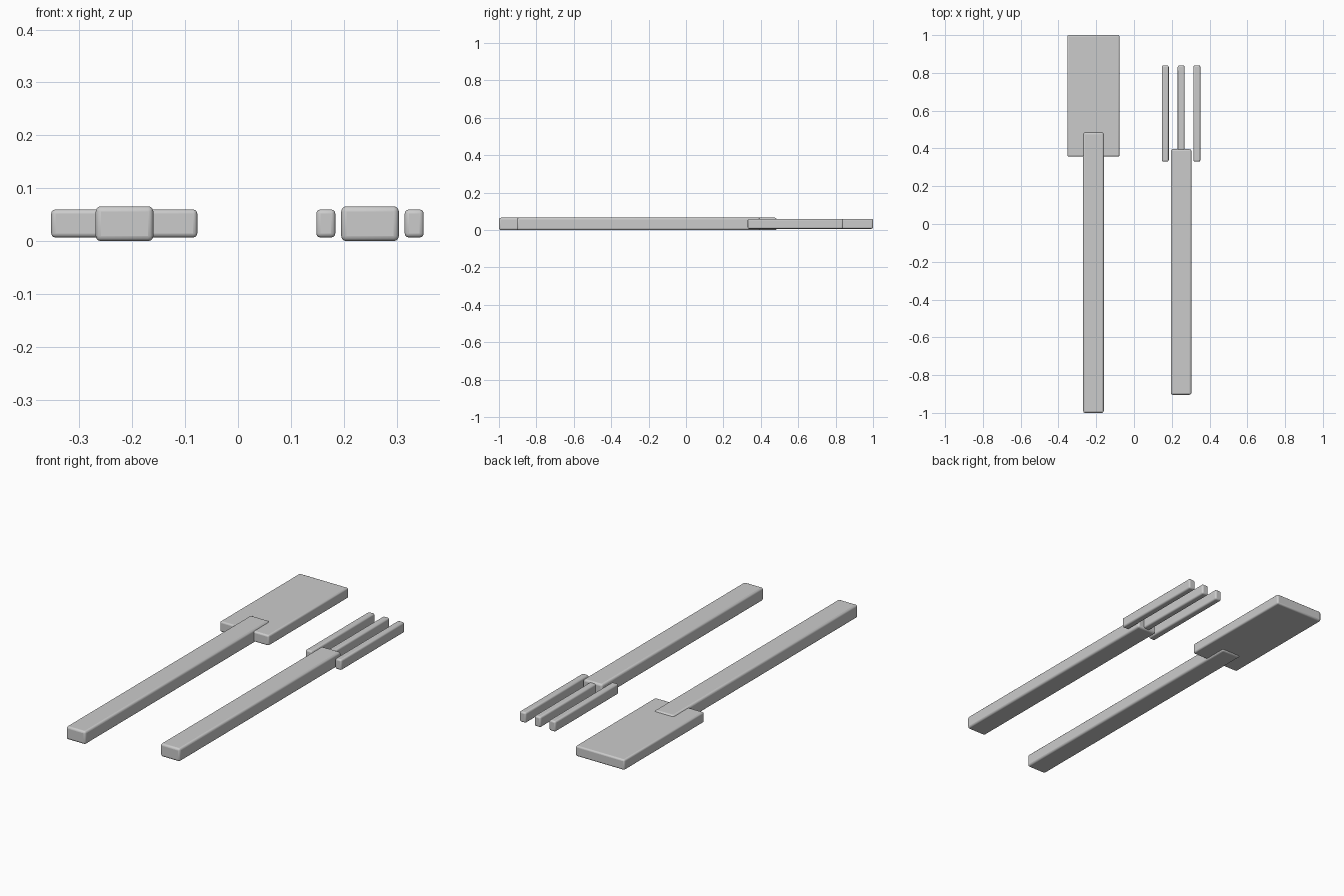
import bpy

if "Cube" in bpy.data.objects:
    bpy.data.objects.remove(bpy.data.objects["Cube"])


def bar(name, x, y, z, bevel):
    """Rounded box spanning the given (min, max) ranges."""
    bpy.ops.mesh.primitive_cube_add(
        size=1, location=[(a + b) / 2 for a, b in (x, y, z)])
    ob = bpy.context.object
    ob.name = name
    ob.scale = [b - a for a, b in (x, y, z)]
    bpy.ops.object.transform_apply(location=False, rotation=False, scale=True)
    mod = ob.modifiers.new("rounded_edges", 'BEVEL')
    mod.width = bevel
    mod.segments = 3
    bpy.ops.object.shade_smooth_by_angle()
    return ob


HANDLE_Z = (0.0, 0.066)
HEAD_Z = (0.007, 0.060)

# Spatula
bar("spatula_handle", (-0.269, -0.160), (-1.0, 0.485), HANDLE_Z, 0.010)
bar("spatula_blade", (-0.353, -0.077), (0.357, 1.0), HEAD_Z, 0.008)

# Fork
bar("fork_handle", (0.195, 0.304), (-0.904, 0.396), HANDLE_Z, 0.010)
for i in range(3):
    cx = 0.166 + i * 0.0835
    bar(f"fork_tine_{i + 1}", (cx - 0.018, cx + 0.018), (0.33, 0.84), HEAD_Z, 0.008)
